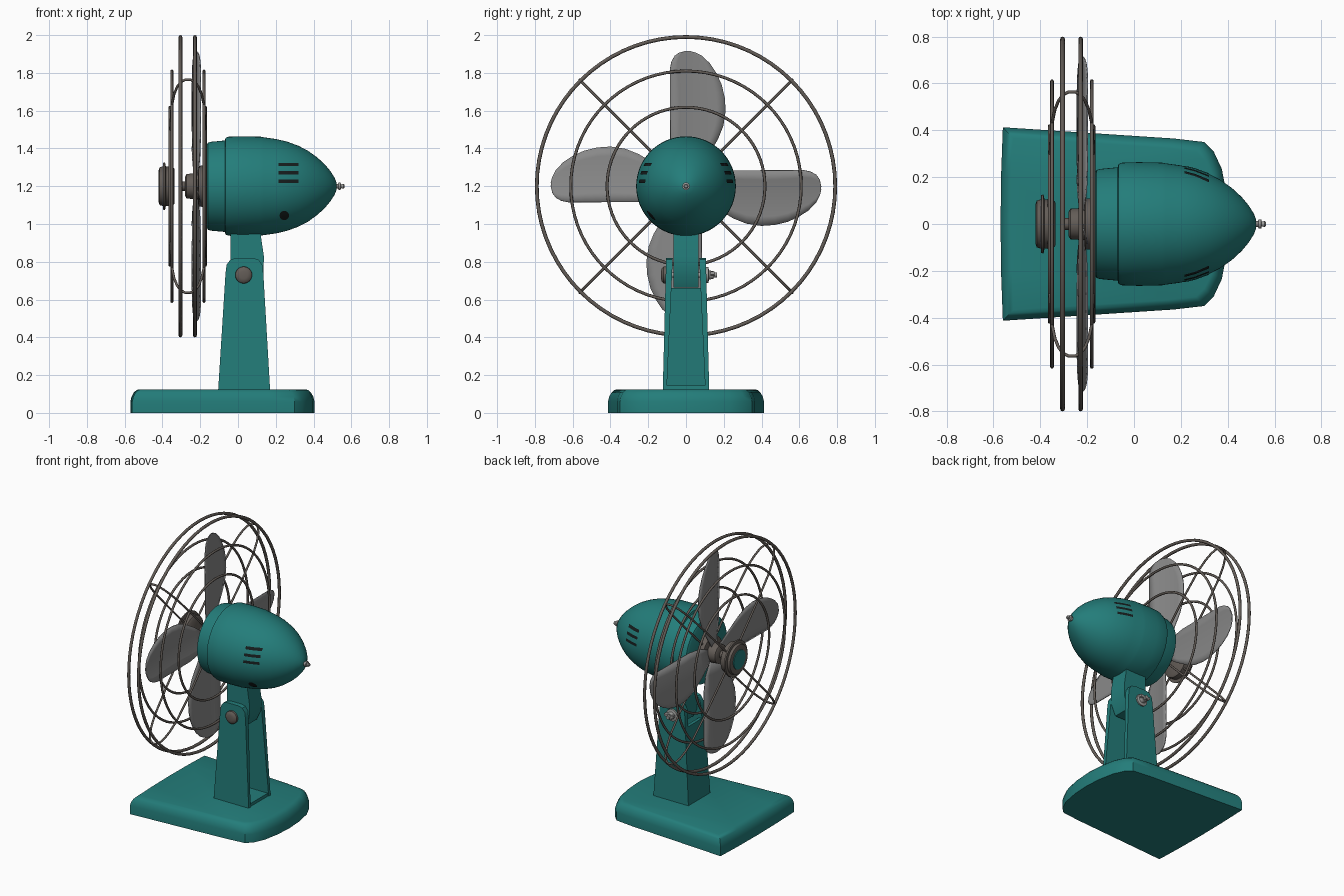
import bpy, bmesh, math
from mathutils import Vector

if "Cube" in bpy.data.objects:
    bpy.data.objects.remove(bpy.data.objects["Cube"])

ZC = 1.2  # height of the fan axis


def material(name, col):
    m = bpy.data.materials.new(name)
    m.diffuse_color = (*col, 1)
    m.use_nodes = True
    m.node_tree.nodes["Principled BSDF"].inputs["Base Color"].default_value = m.diffuse_color
    return m


TEAL = material("teal enamel", (0.017, 0.205, 0.195))
WIRE = material("brown grey metal", (0.125, 0.108, 0.095))
GREY = material("blade grey", (0.25, 0.25, 0.25))
STEEL = material("light steel", (0.33, 0.33, 0.32))
DARK = material("dark vent", (0.008, 0.012, 0.012))


def finish(name, bm, mat, angle=35):
    bmesh.ops.remove_doubles(bm, verts=bm.verts, dist=1e-5)
    bmesh.ops.recalc_face_normals(bm, faces=bm.faces)
    me = bpy.data.meshes.new(name)
    bm.to_mesh(me)
    bm.free()
    ob = bpy.data.objects.new(name, me)
    bpy.context.collection.objects.link(ob)
    me.materials.append(mat)
    bpy.ops.object.select_all(action='DESELECT')
    ob.select_set(True)
    bpy.context.view_layer.objects.active = ob
    bpy.ops.object.shade_smooth_by_angle(angle=math.radians(angle))
    return ob


def skin(bm, rows, closed):
    """Join rows of points into quads."""
    vs = [[bm.verts.new(p) for p in row] for row in rows]
    for a, b in zip(vs, vs[1:]):
        n = len(a)
        for i in range(n if closed else n - 1):
            j = (i + 1) % n
            bm.faces.new((a[i], a[j], b[j], b[i]))
    return vs


def lathe(name, prof, mat, axis='x', at=(0, 0, ZC), n=48):
    """Revolve (distance along axis, radius) points and cap both ends."""
    rows = []
    for d, r in prof:
        row = []
        for i in range(n):
            c, s = r * math.cos(math.tau * i / n), r * math.sin(math.tau * i / n)
            row.append(Vector(at) + Vector((d, c, s) if axis == 'x' else (c, d, s)))
        rows.append(row)
    bm = bmesh.new()
    vs = skin(bm, rows, True)
    bm.faces.new(vs[0])
    bm.faces.new(vs[-1])
    return finish(name, bm, mat)


def prism(name, prof, lo, hi, mat):
    """Solid from an (x, z) outline; the y limits are functions of z."""
    bm = bmesh.new()
    vs = skin(bm, [[(x, f(z), z) for x, z in prof] for f in (lo, hi)], True)
    for v in vs:
        bm.faces.new(v)
    return finish(name, bm, mat)


def tube(name, pts, rad, mat, cyclic):
    cu = bpy.data.curves.new(name, 'CURVE')
    cu.dimensions = '3D'
    cu.bevel_depth, cu.bevel_resolution, cu.use_fill_caps = rad, 2, True
    sp = cu.splines.new('POLY')
    sp.points.add(len(pts) - 1)
    for p, q in zip(sp.points, pts):
        p.co = (*q, 1)
    sp.use_cyclic_u = cyclic
    cu.materials.append(mat)
    ob = bpy.data.objects.new(name, cu)
    bpy.context.collection.objects.link(ob)


def lerp(tab, x):
    for (a, p), (b, q) in zip(tab, tab[1:]):
        if x <= b:
            return p + (q - p) * (x - a) / (b - a)
    return tab[-1][1]


# Base: bowed outline with a rounded top edge
half = [(-0.57, 0), (-0.567, 0.22), (-0.56, 0.413), (0.17, 0.365), (0.30, 0.35),
        (0.34, 0.31), (0.375, 0.235), (0.397, 0.12), (0.405, 0)]
outline = half + [(x, -y) for x, y in half[-2:0:-1]]
bm = bmesh.new()
rows = []
for z, k in [(0, 0), (0.06, 0), (0.085, 0.006), (0.107, 0.018), (0.12, 0.032), (0.125, 0.046)]:
    rows.append([(-0.083 + (x + 0.083) * (1 - k / 0.49), y * (1 - k / 0.41), z) for x, y in outline])
loops = skin(bm, rows, True)
bm.faces.new(loops[0])
bm.faces.new(loops[-1])
finish("base", bm, TEAL)

# Stand: two tapered side plates, a wall at -x and a floor; open at +x
side = [(-0.105, 0.12), (0.17, 0.12), (0.134, 0.74), (0.128, 0.785), (0.108, 0.812), (0.08, 0.82),
        (-0.01, 0.82), (-0.04, 0.812), (-0.06, 0.785), (-0.066, 0.74)]


def outer(z):
    return 0.123 - 0.018 * (z - 0.12) / 0.7


def inner(z):
    return 0.102 - 0.032 * (z - 0.12) / 0.7


prism("stand_side_left", side, lambda z: -outer(z), lambda z: -inner(z), TEAL)
prism("stand_side_right", side, inner, outer, TEAL)
prism("stand_wall", [(-0.105, 0.12), (-0.08, 0.12), (-0.048, 0.66), (-0.071, 0.66)],
      lambda z: -inner(z), inner, TEAL)
prism("stand_floor", [(-0.1, 0.12), (0.165, 0.12), (0.163, 0.145), (-0.1, 0.145)],
      lambda z: -inner(z), inner, TEAL)

# Neck hanging from the motor into the stand
prism("neck", [(-0.04, 1.0), (0.12, 1.0), (0.122, 0.93), (0.137, 0.83), (0.135, 0.74), (0.1, 0.665),
               (-0.01, 0.665), (-0.038, 0.72)], lambda z: -0.067, lambda z: 0.067, TEAL)

# Tilt bolt with round head and wing nut
piv = (0.03, 0, 0.73)
lathe("bolt_head", [(-0.132, 0.02), (-0.128, 0.036), (-0.12, 0.044), (-0.1, 0.045)], WIRE, 'y', piv, 32)
lathe("tilt_bolt", [(-0.11, 0.013), (0.165, 0.013)], STEEL, 'y', piv, 16)
lathe("nut", [(0.1, 0.042), (0.118, 0.042), (0.122, 0.025), (0.145, 0.02)], STEEL, 'y', piv, 24)
prism("nut_wings", [(-0.005, 0.728), (0.025, 0.718), (0.065, 0.732), (0.065, 0.748), (0.03, 0.742),
                    (-0.005, 0.745)], lambda z: 0.13, lambda z: 0.152, STEEL)

# Motor housing
body = [(-0.165, 0.0), (-0.168, 0.215), (-0.16, 0.23), (-0.145, 0.235), (-0.07, 0.242), (-0.066, 0.256),
        (-0.05, 0.262), (0.02, 0.264), (0.12, 0.262), (0.135, 0.259), (0.2, 0.25), (0.26, 0.236),
        (0.32, 0.214), (0.37, 0.188), (0.42, 0.152), (0.46, 0.115), (0.49, 0.079), (0.512, 0.044),
        (0.521, 0.02), (0.523, 0.001)]
lathe("motor_housing", body, TEAL, n=64)
lathe("rear_knob", [(0.515, 0.013), (0.53, 0.013), (0.532, 0.02), (0.543, 0.02), (0.545, 0.01),
                    (0.558, 0.013), (0.563, 0.008)], STEEL, n=16)


# Vent slots and oil hole: thin patches hugging the housing
def on_body(x, z, sgn):
    r = lerp(body[1:], x) + 0.003
    return (x, sgn * math.sqrt(r * r - (z - ZC) ** 2), z)


for sgn, tag in ((-1, "left"), (1, "right")):
    for k, z in enumerate((1.227, 1.272, 1.315)):
        bm = bmesh.new()
        skin(bm, [[on_body(0.215 + 0.105 * i / 10, z + dz, sgn) for i in range(11)]
                  for dz in (-0.009, 0, 0.009)], False)
        finish(f"vent_{tag}_{k + 1}", bm, DARK)
bm = bmesh.new()
skin(bm, [[on_body(0.245 + r * math.cos(math.tau * i / 20), 1.045 + r * math.sin(math.tau * i / 20), -1)
           for i in range(20)] for r in (0.0005, 0.012, 0.025)], True)
finish("side_hole", bm, DARK)

# Hubs and shaft
lathe("front_hub", [(-0.417, 0.07), (-0.42, 0.085), (-0.415, 0.1), (-0.398, 0.105), (-0.396, 0.124),
                    (-0.386, 0.126), (-0.382, 0.105), (-0.345, 0.105), (-0.335, 0.09)], WIRE)
lathe("hub_badge", [(-0.421, 0.066), (-0.415, 0.068)], TEAL)
lathe("rear_hub", [(-0.212, 0.09), (-0.208, 0.108), (-0.163, 0.11)], WIRE)
lathe("shaft", [(-0.3, 0.025), (-0.16, 0.025)], WIRE, n=20)
lathe("blade_hub", [(-0.28, 0.05), (-0.272, 0.065), (-0.2, 0.07)], WIRE, n=32)

# Four pitched blades, straight on one edge and bulging on the other
lead = [(0.04, -0.03), (0.15, -0.07), (0.25, -0.083), (0.62, -0.085), (0.66, -0.077), (0.69, -0.06),
        (0.708, -0.035), (0.716, 0.0)]
trail = [(0.04, 0.03), (0.15, 0.11), (0.25, 0.17), (0.32, 0.198), (0.4, 0.21), (0.47, 0.205), (0.54, 0.188),
         (0.6, 0.16), (0.65, 0.127), (0.69, 0.085), (0.708, 0.05), (0.716, 0.02)]
radii = sorted({r for r, _ in lead + trail})
for k in range(4):
    c, s = math.cos(k * math.pi / 2), math.sin(k * math.pi / 2)
    rows = []
    for r in radii:
        a, b = lerp(lead, r), lerp(trail, r)
        row = []
        for j in range(7):
            t = a + (b - a) * j / 6
            x = -0.222 - 0.15 * t + 0.5 * (t - 0.06) ** 2
            row.append((x, t * c - r * s, ZC + r * c + t * s))
        rows.append(row)
    bm = bmesh.new()
    skin(bm, rows, False)
    ob = finish(f"blade_{k + 1}", bm, GREY)
    mod = ob.modifiers.new("thickness", 'SOLIDIFY')
    mod.thickness, mod.offset = 0.006, 0

# Cage rings, front and back
for x, r, w in ((-0.305, 0.79, 0.01), (-0.228, 0.79, 0.01), (-0.35, 0.61, 0.008), (-0.18, 0.61, 0.008),
                (-0.36, 0.418, 0.008), (-0.173, 0.418, 0.008)):
    tube("cage_ring", [(x, r * math.cos(math.tau * i / 72), ZC + r * math.sin(math.tau * i / 72))
                       for i in range(72)], w, WIRE, True)

# Cage spokes: four wires running from the front hub over the rim to the rear hub
wire = [(-0.362, 0.09), (-0.358, 0.42), (-0.35, 0.61), (-0.338, 0.69), (-0.322, 0.745), (-0.303, 0.78),
        (-0.28, 0.797), (-0.25, 0.797), (-0.228, 0.78), (-0.209, 0.745), (-0.193, 0.69), (-0.18, 0.61),
        (-0.174, 0.42), (-0.18, 0.09)]
for k in range(4):
    a = math.pi / 4 + k * math.pi / 2
    tube("cage_spoke", [(x, r * math.cos(a), ZC + r * math.sin(a)) for x, r in wire], 0.007, WIRE, False)
